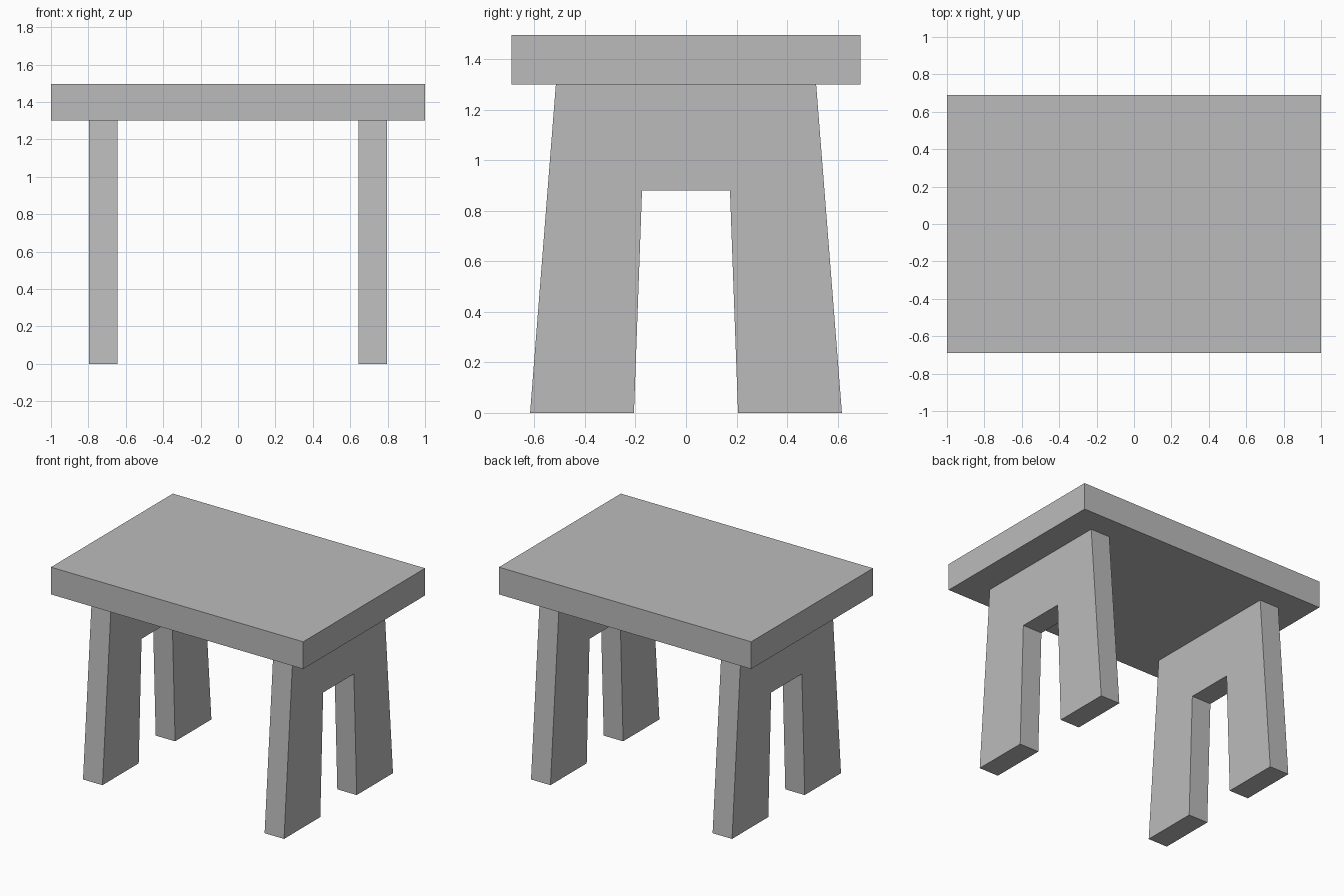
import bpy
import bmesh

cube = bpy.data.objects.get("Cube")
if cube:
    bpy.data.objects.remove(cube, do_unlink=True)

# Single plain grey
grey = bpy.data.materials.new("plain grey")
grey.use_nodes = True
grey.diffuse_color = (0.5, 0.5, 0.5, 1)
grey.node_tree.nodes["Principled BSDF"].inputs["Base Color"].default_value = (0.5, 0.5, 0.5, 1)


def extrude_profile(name, profile, x0, x1):
    """Extrude a (y, z) outline from x0 to x1."""
    bm = bmesh.new()
    face = bm.faces.new([bm.verts.new((x0, y, z)) for y, z in profile])
    ext = bmesh.ops.extrude_face_region(bm, geom=[face])
    verts = [g for g in ext["geom"] if isinstance(g, bmesh.types.BMVert)]
    bmesh.ops.translate(bm, verts=verts, vec=(x1 - x0, 0, 0))
    bmesh.ops.recalc_face_normals(bm, faces=bm.faces)
    mesh = bpy.data.meshes.new(name)
    bm.to_mesh(mesh)
    bm.free()
    mesh.materials.append(grey)
    obj = bpy.data.objects.new(name, mesh)
    bpy.context.collection.objects.link(obj)
    return obj


# Thick slab top
LEG_TOP, TOP = 1.30, 1.495
extrude_profile("table_top", [(-0.69, LEG_TOP), (0.69, LEG_TOP), (0.69, TOP), (-0.69, TOP)], -1, 1)

# Tapered end panels with a notch that splits each into two feet
half = [(0.515, LEG_TOP), (0.617, 0), (0.206, 0), (0.174, 0.88)]
outline = half + [(-y, z) for y, z in reversed(half)]
extrude_profile("left_leg_panel", outline, 0.643, 0.797)
extrude_profile("right_leg_panel", outline, -0.797, -0.643)
